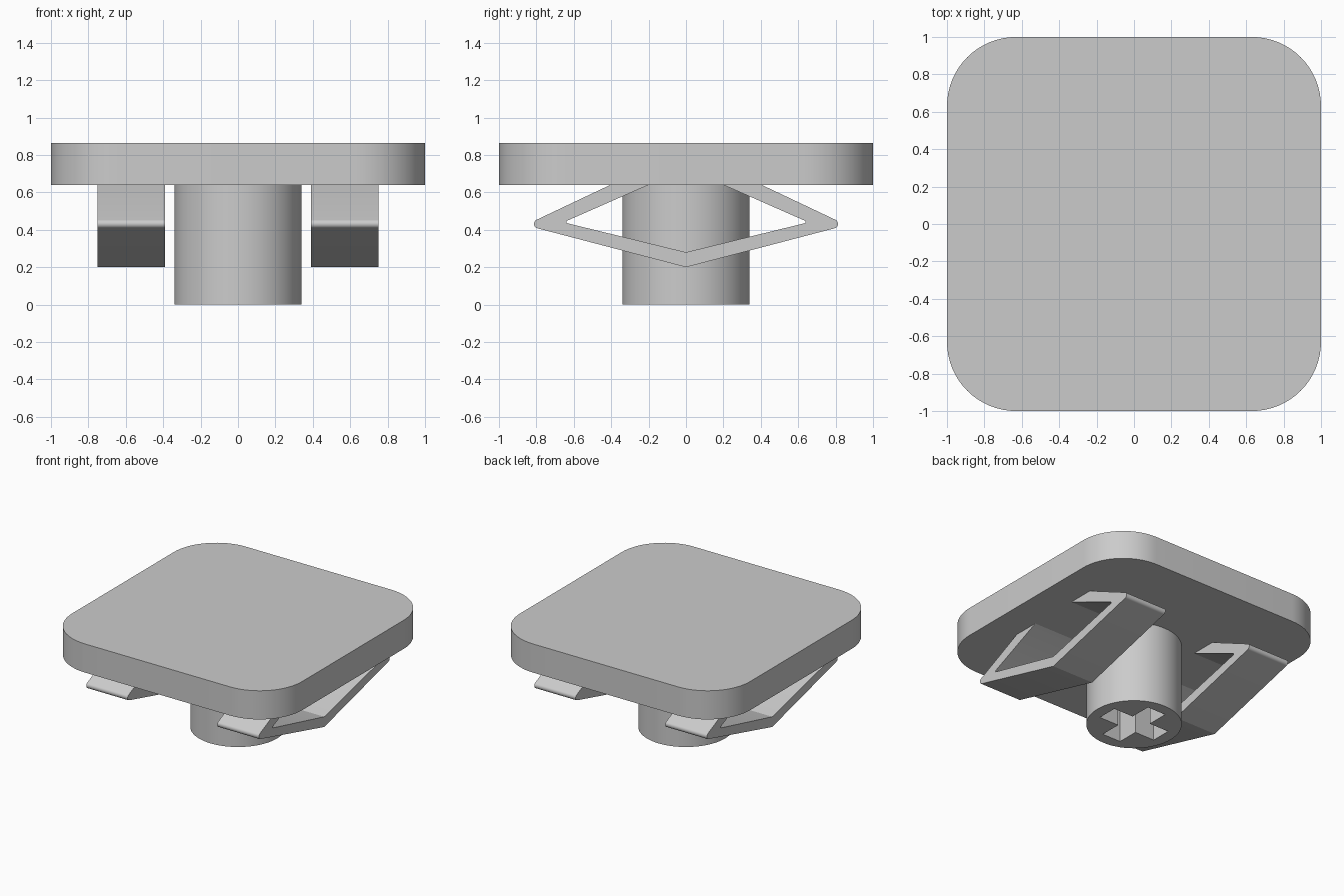
import bpy, bmesh
from math import radians, pi, sin, cos
from mathutils import Vector, Matrix

cube = bpy.data.objects.get("Cube")
if cube:
    bpy.data.objects.remove(cube, do_unlink=True)

grey = bpy.data.materials.new("plain_grey")
grey.use_nodes = True
COLOUR = (0.6, 0.6, 0.6, 1)
grey.diffuse_color = COLOUR
grey.node_tree.nodes["Principled BSDF"].inputs["Base Color"].default_value = COLOUR


def fillet(before, corner, after, radius, steps):
    """Points of an arc that rounds one corner of a profile."""
    c = Vector(corner)
    a, b = (Vector(before) - c).normalized(), (Vector(after) - c).normalized()
    half = a.angle(b) / 2
    centre = c + (a + b).normalized() * radius / sin(half)
    start = c + a * radius / (sin(half) / cos(half)) - centre
    end = c + b * radius / (sin(half) / cos(half)) - centre
    sweep = start.angle_signed(end)
    return [centre + Matrix.Rotation(-sweep * i / steps, 2) @ start for i in range(steps + 1)]


def prism(name, profile, low, high, axis="z"):
    """Extrude a closed profile along z (profile is x, y) or x (profile is y, z)."""
    bm = bmesh.new()
    place = (lambda p: (p[0], p[1], low)) if axis == "z" else (lambda p: (low, p[0], p[1]))
    base = bm.faces.new([bm.verts.new(place(p)) for p in profile])
    top = bmesh.ops.extrude_face_region(bm, geom=[base])["geom"]
    shift = Vector((0, 0, high - low)) if axis == "z" else Vector((high - low, 0, 0))
    bmesh.ops.translate(bm, vec=shift, verts=[g for g in top if isinstance(g, bmesh.types.BMVert)])
    bmesh.ops.recalc_face_normals(bm, faces=bm.faces)
    mesh = bpy.data.meshes.new(name)
    bm.to_mesh(mesh)
    bm.free()
    mesh.materials.append(grey)
    obj = bpy.data.objects.new(name, mesh)
    bpy.context.collection.objects.link(obj)
    return obj


def select(obj):
    bpy.ops.object.select_all(action="DESELECT")
    obj.select_set(True)
    bpy.context.view_layer.objects.active = obj


def smooth(obj, degrees=25):
    select(obj)
    bpy.ops.object.shade_smooth_by_angle(angle=radians(degrees))


UNDERSIDE, TOP = 0.64, 0.865

# Top plate with rounded corners
corners = [(1, 1), (-1, 1), (-1, -1), (1, -1)]
outline = []
for i, corner in enumerate(corners):
    outline += fillet(corners[i - 1], corner, corners[(i + 1) % 4], 0.37, 16)
smooth(prism("top_plate", outline, UNDERSIDE, TOP))

# Round stem with a cross-shaped socket in its lower end
circle = [(0.34 * cos(2 * pi * i / 64), 0.34 * sin(2 * pi * i / 64)) for i in range(64)]
stem = prism("stem", circle, 0, UNDERSIDE)
L, W = 0.25, 0.08
cross = []
for turn in range(4):
    rot = Matrix.Rotation(turn * pi / 2, 2)
    cross += [rot @ Vector(p) for p in ((L, -W), (L, W), (W, W))]
cutter = prism("socket_cutter", cross, -0.1, 0.5)
cutter.hide_render = True
socket = stem.modifiers.new("socket", "BOOLEAN")
socket.operation = "DIFFERENCE"
socket.solver = "EXACT"
socket.object = cutter
select(stem)
bpy.ops.object.modifier_apply(modifier="socket")
bpy.data.objects.remove(cutter, do_unlink=True)
smooth(stem)


# Spring clips: open diamond bands with rounded tips
def half_band(top, tip, bottom, radius):
    return [Vector(top)] + fillet(top, tip, bottom, radius, 8) + [Vector(bottom)]


def mirrored(points):
    return points + [Vector((-p.x, p.y)) for p in reversed(points[:-1])]


outer = mirrored(half_band((0.405, UNDERSIDE), (0.859, 0.425), (0, 0.2), 0.024))
inner = mirrored(half_band((0.2, UNDERSIDE), (0.655, 0.44), (0, 0.28), 0.007))
for name, x in (("left_clip", 0.39), ("right_clip", -0.75)):
    smooth(prism(name, outer + inner[::-1], x, x + 0.36, "x"))
